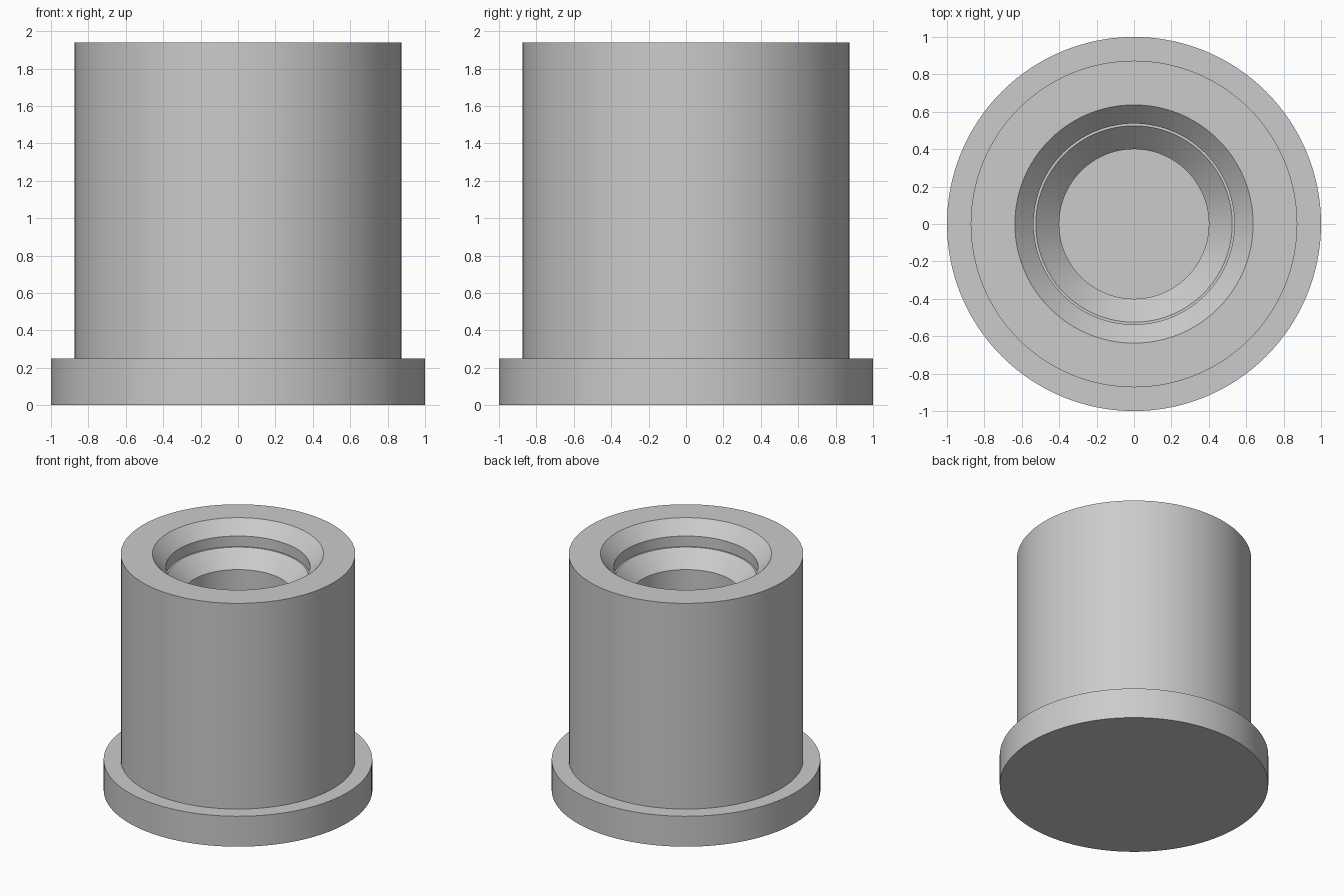
import bpy
import bmesh
import math

default_cube = bpy.data.objects.get("Cube")
if default_cube:
    bpy.data.objects.remove(default_cube, do_unlink=True)

SEGMENTS = 128

# Plain grey metal
grey = bpy.data.materials.new("grey metal")
grey.use_nodes = True
colour = (0.6, 0.6, 0.6, 1.0)
grey.diffuse_color = colour
grey.node_tree.nodes["Principled BSDF"].inputs["Base Color"].default_value = colour


def lathe(name, profile, material):
    """Turn a (radius, height) profile around the z axis."""
    bm = bmesh.new()
    verts = [bm.verts.new((r, 0, z)) for r, z in profile]
    edges = [bm.edges.new(pair) for pair in zip(verts, verts[1:])]
    bmesh.ops.spin(bm, geom=verts + edges, cent=(0, 0, 0), axis=(0, 0, 1),
                   angle=math.tau, steps=SEGMENTS)
    bmesh.ops.remove_doubles(bm, verts=bm.verts, dist=0.0001)
    bmesh.ops.recalc_face_normals(bm, faces=bm.faces)
    mesh = bpy.data.meshes.new(name)
    bm.to_mesh(mesh)
    bm.free()
    mesh.materials.append(material)
    obj = bpy.data.objects.new(name, mesh)
    bpy.context.collection.objects.link(obj)
    bpy.ops.object.select_all(action="DESELECT")
    obj.select_set(True)
    bpy.context.view_layer.objects.active = obj
    bpy.ops.object.shade_smooth_by_angle(angle=math.radians(30))
    return obj


# Base flange and outer wall
outside = [(0, 0), (1, 0), (1, 0.25), (0.873, 0.25), (0.873, 1.94)]
# Chamfered mouth, short counterbore, narrow ledge and second chamfer
mouth = [(0.637, 1.94), (0.537, 1.836), (0.537, 1.75), (0.525, 1.75), (0.4, 1.624)]
# Blind bore with a flat floor
bore = [(0.4, 0.25), (0, 0.25)]

lathe("flanged_bushing", outside + mouth + bore, grey)
